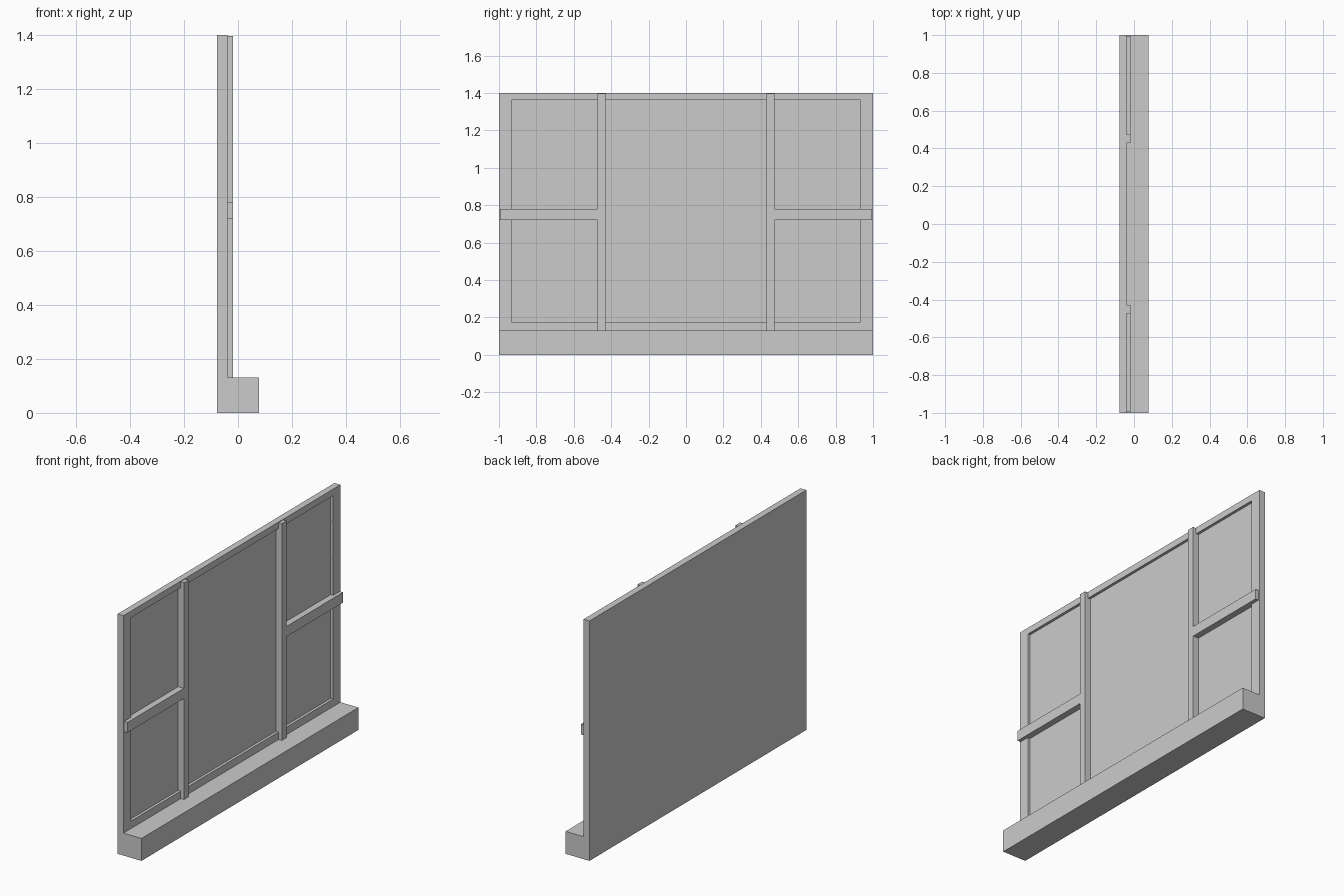
import bpy, bmesh
from math import radians
from mathutils import Vector, Matrix

if "Cube" in bpy.data.objects:
    bpy.data.objects.remove(bpy.data.objects["Cube"])

BACK, FACE, FRONT = -0.077, -0.039, 0.077   # board back, board face, base front
FLOOR = FACE - 0.016                        # recessed panel surface
BAR = -0.018                                # front of the trim bars
BASE_H, TOP = 0.131, 1.4


def add(name, bm):
    bmesh.ops.recalc_face_normals(bm, faces=bm.faces)
    mesh = bpy.data.meshes.new(name)
    bm.to_mesh(mesh)
    bm.free()
    obj = bpy.data.objects.new(name, mesh)
    bpy.context.collection.objects.link(obj)
    return obj


def box(name, x, y, z):
    bm = bmesh.new()
    bmesh.ops.create_cube(bm, size=1)
    for v in bm.verts:
        v.co = [r[0] if c < 0 else r[1] for c, r in zip(v.co, (x, y, z))]
    return add(name, bm)


# Board and base: L profile extruded along y, front face inset and pushed back
bm = bmesh.new()
profile = [(BACK, 0), (FRONT, 0), (FRONT, BASE_H), (FACE, BASE_H), (FACE, TOP), (BACK, TOP)]
side = bm.faces.new([bm.verts.new((x, -1, z)) for x, z in profile])
ext = bmesh.ops.extrude_face_region(bm, geom=[side])["geom"]
bmesh.ops.translate(bm, vec=(0, 2, 0), verts=[g for g in ext if isinstance(g, bmesh.types.BMVert)])
bmesh.ops.recalc_face_normals(bm, faces=bm.faces)
panel = next(f for f in bm.faces if all(abs(v.co.x - FACE) < 1e-5 for v in f.verts))


def fit_opening(x):
    for v in panel.verts:
        v.co = (x, 0.933 if v.co.y > 0 else -0.933, 1.362 if v.co.z > 0.7 else 0.175)


bmesh.ops.inset_region(bm, faces=[panel], thickness=0.04)
fit_opening(FACE)
bmesh.ops.inset_region(bm, faces=[panel], thickness=0.001)
fit_opening(FLOOR)
add("board_and_base", bm)

# Trim bars, mirrored on both sides
for s, tag in ((-1, "left"), (1, "right")):
    box("upright_" + tag, (FLOOR, BAR), sorted((s * 0.43, s * 0.473)), (BASE_H, 1.396))
    box("rail_" + tag, (FACE, BAR), sorted((s * 0.473, s * 0.994)), (0.72, 0.78))
    box("rail_backing_" + tag, (FLOOR, FACE), sorted((s * 0.473, s * 0.933)), (0.72, 0.78))

# Paper notes lying on the recessed panel: centre y, centre z, tilt
notes = [(-0.815, 1.137, -12), (-0.627, 1.137, 40), (-0.815, 0.885, 40),
         (0.67, 1.158, -12), (0.842, 1.169, 78), (0.832, 0.987, -50)]
for i, (y, z, tilt) in enumerate(notes):
    bm = bmesh.new()
    turn = Matrix.Translation((FLOOR + 0.002, y, z)) @ Matrix.Rotation(radians(tilt), 4, "X")
    bm.faces.new([bm.verts.new(turn @ Vector((0, a * 0.065, b * 0.08)))
                  for a, b in ((-1, -1), (1, -1), (1, 1), (-1, 1))])
    note = add(f"paper_note_{i + 1}", bm)
    if note.data.polygons[0].normal.x < 0:
        note.data.flip_normals()
